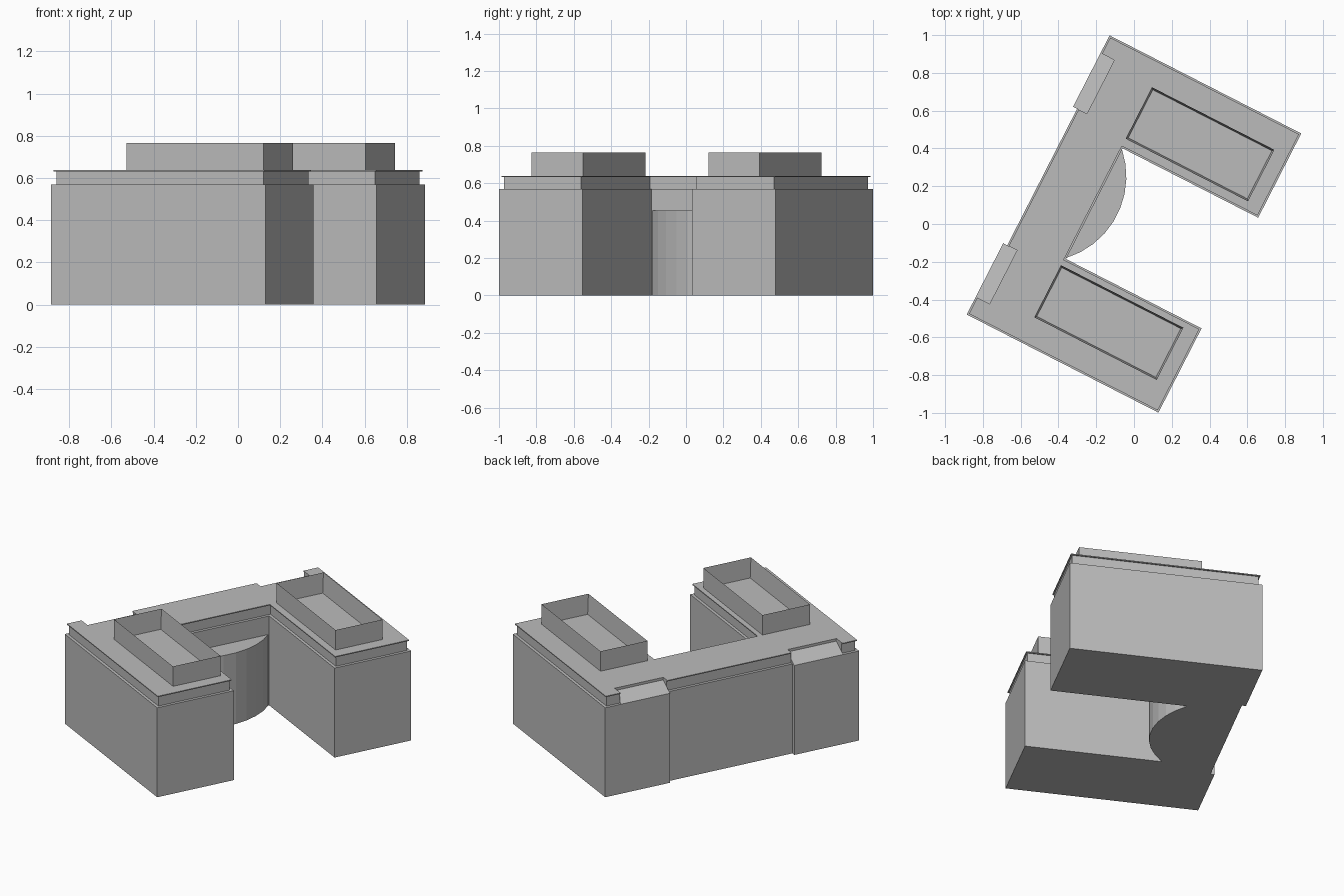
import bpy
import bmesh
import math
from mathutils import Matrix, Vector

cube = bpy.data.objects.get("Cube")
if cube:
    bpy.data.objects.remove(cube, do_unlink=True)

TURN = Matrix.Rotation(math.radians(-27.1), 4, 'Z')
HALF_DEPTH, HALF_WIDTH = 0.57, 0.83
COURT_BACK, COURT_SIDE = -0.236, 0.329
MIDDLE, STEP = -0.546, 0.406          # recessed middle of the long wall
NOTCH_U, NOTCH_END = -0.488, 0.725    # roof notches behind the sloped panels
BODY_TOP, BAND_TOP, ROOF_TOP = 0.57, 0.632, 0.638

grey = bpy.data.materials.new("concrete_grey")
grey.use_nodes = True
colour = (0.5, 0.5, 0.5, 1)
grey.diffuse_color = colour
grey.node_tree.nodes["Principled BSDF"].inputs["Base Color"].default_value = colour


def finish(name, bm):
    """Turn the part to its plan angle and add it to the scene."""
    bmesh.ops.recalc_face_normals(bm, faces=bm.faces)
    bm.transform(TURN)
    mesh = bpy.data.meshes.new(name)
    bm.to_mesh(mesh)
    bm.free()
    mesh.materials.append(grey)
    obj = bpy.data.objects.new(name, mesh)
    bpy.context.collection.objects.link(obj)
    return obj


def extruded(points, direction):
    """Closed prism from a 3D outline; returns the bmesh and its far cap."""
    bm = bmesh.new()
    base = bm.faces.new([bm.verts.new(p) for p in points])
    result = bmesh.ops.extrude_face_region(bm, geom=[base], use_keep_orig=True)
    moved = [g for g in result["geom"] if isinstance(g, bmesh.types.BMVert)]
    bmesh.ops.translate(bm, verts=moved, vec=direction)
    cap = [g for g in result["geom"] if isinstance(g, bmesh.types.BMFace)][0]
    return bm, cap


def storey(name, outline, z0, z1):
    bm, _ = extruded([(u, v, z0) for u, v in outline], Vector((0, 0, z1 - z0)))
    return finish(name, bm)


def symmetric(half):
    return half + [(u, -v) for u, v in reversed(half)]


def wings(d):
    """Half outline of one wing and its end, set in by d."""
    return [(COURT_BACK - d, COURT_SIDE + d), (HALF_DEPTH - d, COURT_SIDE + d),
            (HALF_DEPTH - d, HALF_WIDTH - d), (d - HALF_DEPTH, HALF_WIDTH - d)]


def roof_outline(d, notch):
    return symmetric(wings(d) + [(d - HALF_DEPTH, NOTCH_END), (notch, NOTCH_END),
                                 (notch, STEP), (MIDDLE + d, STEP)])


# Main U-shaped block, set-back band and thin roof slab
storey("main_block", symmetric(wings(0) + [(-HALF_DEPTH, STEP), (MIDDLE, STEP)]), 0, BODY_TOP)
storey("upper_band", roof_outline(0.018, NOTCH_U + 0.004), BODY_TOP, BAND_TOP)
storey("roof_slab", roof_outline(0.009, NOTCH_U), BAND_TOP, ROOF_TOP)

# Curved bay in the courtyard
chord, rise, sides = 0.322, 0.135, 9
radius = (chord ** 2 + rise ** 2) / (2 * rise)
centre = COURT_BACK + rise - radius
sweep = math.asin(chord / radius)
arc = []
for i in range(sides + 1):
    a = sweep * (2 * i / sides - 1)
    arc.append((centre + radius * math.cos(a), radius * math.sin(a)))
storey("courtyard_bay", [(COURT_BACK - 0.02, -chord)] + arc + [(COURT_BACK - 0.02, chord)], 0, 0.453)

# Sloped panels and open rooftop enclosures, one per wing
for side, label in ((1, "back"), (-1, "front")):
    triangle = [(-HALF_DEPTH, side * STEP, BODY_TOP),
                (NOTCH_U + 0.004, side * STEP, BODY_TOP),
                (NOTCH_U + 0.004, side * STEP, 0.62)]
    bm, _ = extruded(triangle, Vector((0, side * (NOTCH_END - STEP), 0)))
    finish(label + "_sloped_panel", bm)

    near, far = (0.382, 0.688) if side > 0 else (0.37, 0.68)
    corners = [(-0.245, near), (0.483, near), (0.483, far), (-0.245, far)]
    bm, top = extruded([(u, side * v, ROOF_TOP) for u, v in corners],
                       Vector((0, 0, 0.765 - ROOF_TOP)))
    bmesh.ops.recalc_face_normals(bm, faces=bm.faces)
    bmesh.ops.inset_region(bm, faces=[top], thickness=0.01, use_even_offset=True)
    bmesh.ops.translate(bm, verts=top.verts, vec=(0, 0, ROOF_TOP + 0.002 - 0.765))
    finish(label + "_roof_enclosure", bm)
